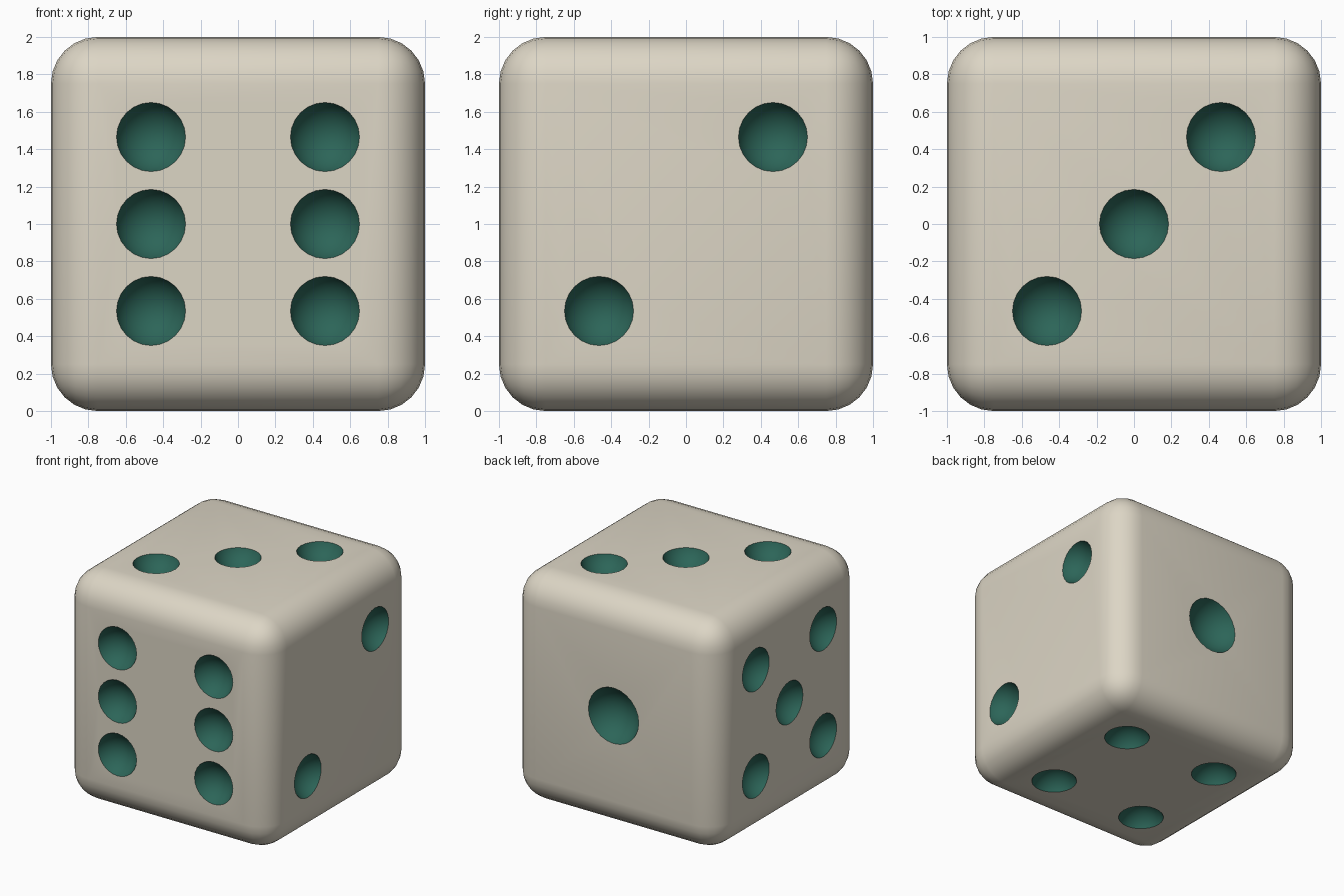
import bpy
import math
from mathutils import Vector

if "Cube" in bpy.data.objects:
    bpy.data.objects.remove(bpy.data.objects["Cube"])


def material(name, color):
    m = bpy.data.materials.new(name)
    m.diffuse_color = (*color, 1)
    m.use_nodes = True
    m.node_tree.nodes["Principled BSDF"].inputs["Base Color"].default_value = m.diffuse_color
    return m


ivory = material("ivory", (0.72, 0.67, 0.56))
green = material("dark_green", (0.025, 0.13, 0.098))

# Rounded cube body
bpy.ops.mesh.primitive_cube_add(size=2, location=(0, 0, 1))
die = bpy.context.object
die.name = "die_body"
die.data.materials.append(ivory)
bevel = die.modifiers.new("round_edges", "BEVEL")
bevel.width = 0.25
bevel.segments = 6

# Pip layouts as (u, v) on each face
S = 0.465
diag = [(-S, -S), (S, S)]
corners = [(a, b) for a in (-S, S) for b in (-S, S)]
X, Y, Z = Vector((1, 0, 0)), Vector((0, 1, 0)), Vector((0, 0, 1))
faces = [  # outward normal, u axis, v axis, pips
    (-Y, X, Z, corners + [(-S, 0), (S, 0)]),
    (X, Y, Z, diag),
    (Z, X, Y, diag + [(0, 0)]),
    (Y, X, Z, [(0, 0)]),
    (-X, Y, Z, corners + [(0, 0)]),
    (-Z, X, Y, corners),
]

# Ball cutters that scoop out the pips
cutters = bpy.data.collections.new("pip_cutters")
bpy.context.scene.collection.children.link(cutters)
for n, u, v, pips in faces:
    for a, b in pips:
        rim = 0.243 if len(pips) == 1 else 0.185
        lift = rim * 0.4
        bpy.ops.mesh.primitive_uv_sphere_add(
            segments=24, ring_count=16, radius=math.hypot(rim, lift),
            location=Z + n * (1 + lift) + u * a + v * b,
            rotation=n.to_track_quat('Z', 'Y').to_euler())
        ball = bpy.context.object
        ball.name = "pip_cutter"
        ball.data.materials.append(green)
        ball.hide_render = True
        for c in list(ball.users_collection):
            c.objects.unlink(ball)
        cutters.objects.link(ball)

cut = die.modifiers.new("pips", "BOOLEAN")
cut.operation = 'DIFFERENCE'
cut.operand_type = 'COLLECTION'
cut.collection = cutters
cut.solver = 'EXACT'
cut.material_mode = 'TRANSFER'

# Apply, remove the cutters, and smooth while keeping pip rims sharp
bpy.ops.object.select_all(action='DESELECT')
die.select_set(True)
bpy.context.view_layer.objects.active = die
for name in ("round_edges", "pips"):
    bpy.ops.object.modifier_apply(modifier=name)
for ball in list(cutters.objects):
    bpy.data.objects.remove(ball)
bpy.ops.object.shade_smooth_by_angle(angle=math.radians(35))
